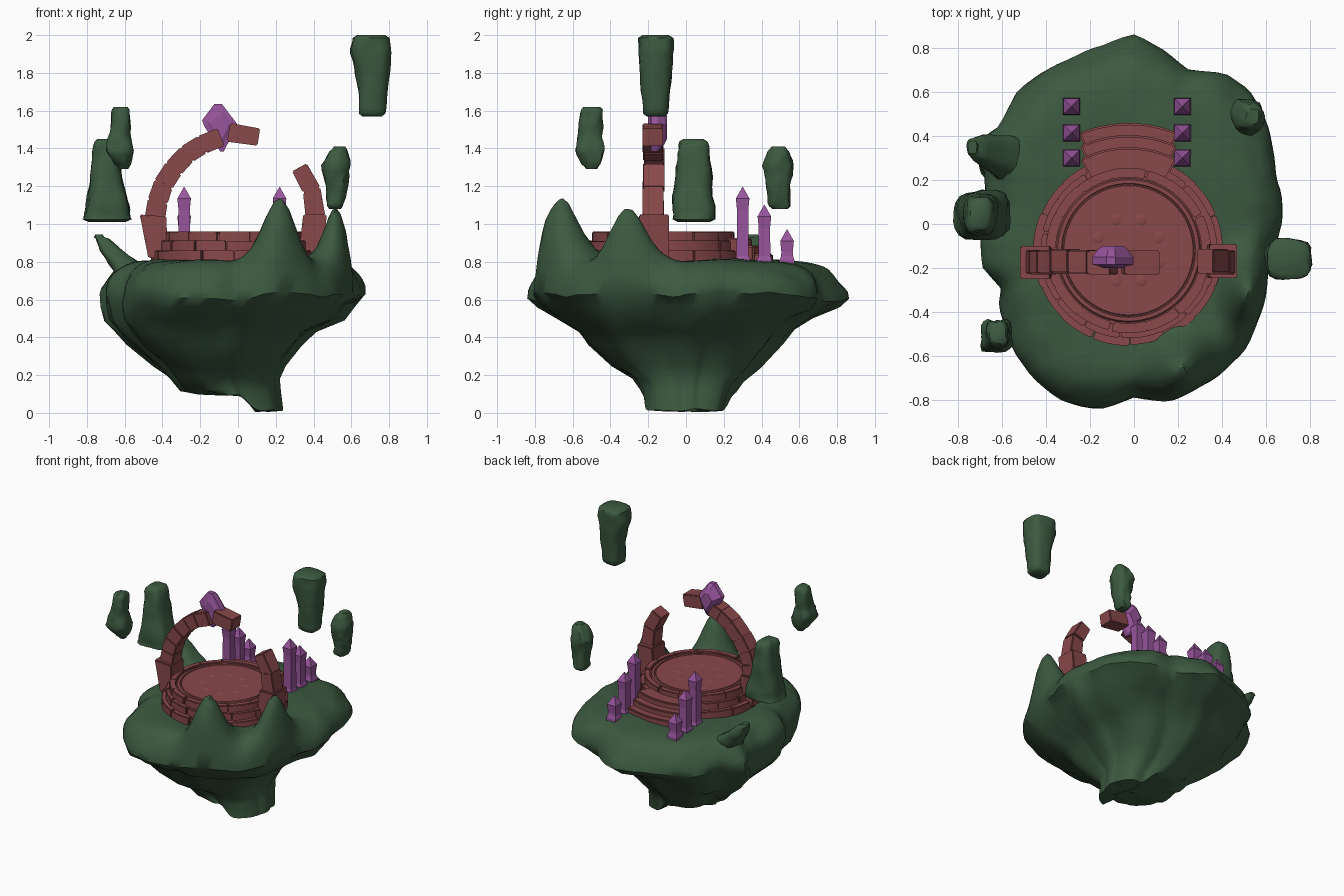
import bpy, bmesh, math, random
from mathutils import Vector, noise

if "Cube" in bpy.data.objects:
    bpy.data.objects.remove(bpy.data.objects["Cube"])

random.seed(4)
TAU = math.tau


def material(name, rgb):
    m = bpy.data.materials.new(name)
    m.diffuse_color = (*rgb, 1)
    m.use_nodes = True
    m.node_tree.nodes["Principled BSDF"].inputs["Base Color"].default_value = m.diffuse_color
    return m


ROCK = material("green_rock", (0.045, 0.10, 0.05))
STONE = material("red_stone", (0.25, 0.065, 0.068))
GEM = material("purple_crystal", (0.31, 0.09, 0.33))


def loft(bm, rings):
    """Skin closed rings of equal length and cap both ends."""
    vs = [[bm.verts.new(p) for p in r] for r in rings]
    n = len(vs[0])
    for a, b in zip(vs, vs[1:]):
        for i in range(n):
            j = (i + 1) % n
            bm.faces.new((a[i], a[j], b[j], b[i]))
    bm.faces.new(vs[0][::-1])
    bm.faces.new(vs[-1])


def finish(name, bm, mat, bevel=0, angle=35):
    bmesh.ops.recalc_face_normals(bm, faces=bm.faces[:])
    if bevel:
        hard = [e for e in bm.edges if e.calc_face_angle(0) > 0.5]
        bmesh.ops.bevel(bm, geom=hard, offset=bevel, segments=2,
                        affect='EDGES', clamp_overlap=True)
    for f in bm.faces:
        f.smooth = True
    for e in bm.edges:
        e.smooth = e.calc_face_angle(0) < math.radians(angle)
    me = bpy.data.meshes.new(name)
    bm.to_mesh(me)
    bm.free()
    me.materials.append(mat)
    ob = bpy.data.objects.new(name, me)
    bpy.context.collection.objects.link(ob)
    return ob


# ---- floating island: rim outline, underside rings, top rings with peaks
RIM = [(0, .86), (.13, .80), (.25, .70), (.42, .68), (.52, .61), (.60, .45), (.64, .2),
       (.67, .12), (.67, 0), (.61, -.2), (.58, -.4), (.5, -.58), (.35, -.72), (.17, -.81),
       (0, -.80), (-.16, -.85), (-.33, -.81), (-.45, -.7), (-.57, -.52), (-.6, -.3),
       (-.69, -.2), (-.67, .1), (-.68, .25), (-.74, .34), (-.61, .45), (-.53, .62), (-.3, .75), (-.15, .81)]
POLAR = sorted((math.atan2(y, x) % TAU, math.hypot(x, y)) for x, y in RIM)
POLAR = [(POLAR[-1][0] - TAU, POLAR[-1][1])] + POLAR + [(POLAR[0][0] + TAU, POLAR[0][1])]


def rim(a):
    for (a0, r0), (a1, r1) in zip(POLAR, POLAR[1:]):
        if a0 <= a <= a1:
            r = r0 + (r1 - r0) * (a - a0) / (a1 - a0)
            return r * math.cos(a), r * math.sin(a)


def peaks(x, y):
    a = .37 * math.exp(-((x - .225) / .125) ** 2 - ((y + .675) / .14) ** 2)
    b = .32 * math.exp(-((x - .525) / .09) ** 2 - ((y + .32) / .14) ** 2)
    return a + b


def wobble(x, y, z):
    p = Vector((x, y, z))
    return noise.noise(p * 4) + .5 * noise.noise(p * 9)


N = 112
OUTLINE = [rim(TAU * i / N) for i in range(N)]
UNDER = [(.06, -.21, .245, -.23, .235), (.12, -.30, .24, -.25, .26), (.18, -.35, .235, -.29, .30),
         (.25, -.42, .26, -.40, .39), (.36, -.55, .35, -.53, .52), (.43, -.62, .43, -.59, .58),
         (.49, -.67, .57, -.68, .67), (.56, -.68, .61, -.79, .79)]
rings = []
for k, (z, x0, x1, y0, y1) in enumerate(UNDER):
    ring = []
    for x, y in OUTLINE:
        px = (x0 + x1) / 2 + x / .69 * (x1 - x0) / 2
        py = (y0 + y1) / 2 + y / .855 * (y1 - y0) / 2
        pz = z
        if k == 0:
            t = min(1, max(0, (px + .02) / .13))
            pz = .10 - .085 * t * t * (3 - 2 * t) + .015 * noise.noise(Vector((px * 9, py * 9, 2)))
        else:
            d = wobble(px, py, z)
            px *= 1 + .05 * d
            py *= 1 + .05 * d
            pz += .03 * noise.noise(Vector((px * 5, py * 5, 7)))
        ring.append((px, py, max(pz, 0)))
    rings.append(ring)
rings.insert(0, [(.08 + (x - .08) * .5, y * .5, max(0, z - .006)) for x, y, z in rings[0]])
for s, z in [(1, .62), (.995, .66), (.975, .695), (.945, .73), (.91, .757), (.88, .775), (.85, .788),
             (.81, .798), (.77, .804), (.72, .808), (.66, .81), (.6, .81), (.5, .81), (.3, .81)]:
    ring = []
    edge = max(0, (s - .8) / .2)
    for x, y in OUTLINE:
        x, y = x * s, y * s
        w = min(1, max(0, (z - .6) / .12))
        slope = -.015 * max(0, y - .4) / .3
        d = wobble(x, y, z)
        pz = z + slope + w * peaks(x, y) + (.015 + .022 * edge) * d
        ring.append((x * (1 + .02 * edge * d), y * (1 + .02 * edge * d), pz))
    rings.append(ring)
bm = bmesh.new()
loft(bm, rings)
finish("island", bm, ROCK, angle=50)


# ---- floating rocks and the leaning spike: squarish lofts along a line
def rock(name, levels, rough=.02):
    """levels: (x, y, z, half_x, half_y)"""
    bm, out = bmesh.new(), []
    fine = []
    for a, b in zip(levels, levels[1:]):
        fine += [[p + (q - p) * t / 4 for p, q in zip(a, b)] for t in range(4)]
    fine.append(list(levels[-1]))
    f0, f1 = fine[0][:], fine[-1][:]
    for f in (f0, f1):
        f[3] *= .75
        f[4] *= .75
    fine = [f0] + [[x, y, z + (.015 if i == 0 else -.015 if i == len(fine) - 1 else 0), a, b]
                   for i, (x, y, z, a, b) in enumerate(fine)] + [f1]
    for x, y, z, hx, hy in fine:
        ring = []
        for i in range(24):
            c, s = math.cos(TAU * i / 24), math.sin(TAU * i / 24)
            k = (abs(c) ** 3.2 + abs(s) ** 3.2) ** (-1 / 3.2)
            d = 1 + rough / .1 * wobble(x * 3 + c * .3, y * 3 + s * .3, z * 3)
            ring.append((x + hx * c * k * d, y + hy * s * k * d, z))
        out.append(ring)
    loft(bm, out)
    finish(name, bm, ROCK, angle=50)


rock("floating_rock_right", [(.71, -.16, 1.57, .068, .065), (.715, -.16, 1.75, .082, .078),
                             (.705, -.16, 1.90, .105, .093), (.705, -.16, 2.0, .10, .09)], .013)
rock("floating_rock_left", [(-.695, .04, 1.01, .125, .11), (-.69, .04, 1.10, .11, .108),
                            (-.70, .04, 1.3, .08, .09), (-.705, .04, 1.45, .055, .075)], .015)
rock("floating_rock_front", [(-.605, -.50, 1.29, .03, .035), (-.625, -.51, 1.39, .075, .078),
                             (-.625, -.505, 1.48, .055, .065), (-.62, -.50, 1.62, .045, .055)], .025)
rock("floating_rock_back", [(.515, .50, 1.08, .042, .055), (.52, .49, 1.2, .058, .06),
                            (.515, .49, 1.31, .073, .078), (.54, .49, 1.41, .04, .045)], .025)
rock("leaning_spike", [(-.53, .28, .70, .09, .10), (-.60, .31, .79, .085, .09),
                       (-.67, .335, .86, .06, .07), (-.735, .35, .945, .026, .04)], .01)


# ---- round stepped dais made of arc blocks
CX, CY = -.025, -.12


def arc_block(bm, r0, r1, a0, a1, z0, z1, n=4):
    secs = []
    for i in range(n + 1):
        a = a0 + (a1 - a0) * i / n
        c, s = math.cos(a), math.sin(a)
        secs.append([(CX + r * c, CY + r * s, z)
                     for r, z in ((r0, z0), (r1, z0), (r1, z1), (r0, z1))])
    loft(bm, secs)


bm = bmesh.new()
for r0, r1, z1, count in [(.36, .432, .86, 16), (.34, .402, .912, 15), (.332, .375, .96, 14)]:
    for i in range(count):
        a = TAU * i / count + random.uniform(-.02, .02)
        j = random.uniform(-.003, .003)
        arc_block(bm, r0, r1 + j, a, a + TAU / count, .76, z1 + j / 2, 6)
finish("dais_ring_blocks", bm, STONE, .005)

bm = bmesh.new()
loft(bm, [[(CX + r * math.cos(TAU * i / 64), CY + r * math.sin(TAU * i / 64), z) for i in range(64)]
          for r, z in [(.345, .77), (.345, .945), (.328, .946), (.322, .955), (.305, .955),
                       (.302, .949), (.297, .949), (.294, .955), (.05, .955)]])
for i in range(8):  # small raised studs on the floor
    a = TAU * (i + .5) / 8
    loft(bm, [[(CX + .15 * math.cos(a) + r * math.cos(TAU * k / 12),
                CY + .15 * math.sin(a) + r * math.sin(TAU * k / 12), z) for k in range(12)]
              for r, z in ((.03, .953), (.022, .957), (.01, .958))])
finish("dais_floor", bm, STONE)

# curved steps at the back
bm = bmesh.new()
for r0, r1, half, z1 in [(.50, .58, 23, .845), (.44, .525, 25, .885), (.36, .47, 28, .925)]:
    h = math.radians(half)
    arc_block(bm, r0, r1, math.pi / 2 - h, math.pi / 2 + h, .76, z1, 12)
finish("back_steps", bm, STONE, .008)

# ---- broken arch: blocks drawn as quads in the front plane
bm = bmesh.new()


def slab(quad, y0, y1):
    loft(bm, [[(x, y, z) for x, z in quad] for y in (y0, y1)])


slab([(-.475, .82), (-.37, .82), (-.38, 1.04), (-.52, 1.05)], -.25, -.10)
slab([(.32, .82), (.45, .82), (.47, 1.05), (.345, 1.05)], -.245, -.09)
PATH = [(-.44, 1.03), (-.425, 1.12), (-.395, 1.21), (-.34, 1.295), (-.27, 1.37), (-.19, 1.42), (-.09, 1.46)]


def chain(path, w0, w1):
    n = len(path) - 1
    pts = [Vector(p) for p in path]
    sides = []
    for i, p in enumerate(pts):
        d = (pts[min(i + 1, n)] - pts[max(i - 1, 0)]).normalized()
        w = w0 + (w1 - w0) * i / n
        sides.append((p + Vector((-d.y, d.x)) * w, p + Vector((d.y, -d.x)) * w))
    for (a, b), (c, d) in zip(sides, sides[1:]):
        j = random.uniform(-.004, .004)
        slab([a, b, d, c], -.227 + j, -.117 + j)


chain(PATH, .054, .05)
chain([(-.05, 1.485), (.11, 1.46)], .05, .046)
chain([(.41, 1.04), (.39, 1.18), (.325, 1.30)], .052, .044)
finish("broken_arch", bm, STONE, .006)

# ---- keystone gem with bevelled faces
bm = bmesh.new()
KITE = [(-.125, 1.635), (-.085, 1.635), (-.005, 1.53), (-.015, 1.50), (-.075, 1.385),
        (-.095, 1.385), (-.18, 1.52), (-.19, 1.55)]
loft(bm, [[(-.095 + (x + .095) * s, y, 1.515 + (z - 1.515) * s) for x, z in KITE]
          for s, y in ((.5, -.10), (.72, -.115), (1, -.15), (1, -.185), (.72, -.19), (.5, -.2))])
finish("keystone_gem", bm, GEM, angle=15)

# ---- two rows of square crystals beside the steps
bm = bmesh.new()
for x in (-.285, .22):
    for y, tip in ((.30, 1.195), (.415, 1.10), (.535, .97)):
        prof = [(.039, .76), (.039, .81), (.032, .83), (.03, tip - .12),
                (.036, tip - .06), (.002, tip)]
        loft(bm, [[(x + sx * w, y + sy * w, z)
                   for sx, sy in ((-1, -1), (1, -1), (1, 1), (-1, 1))] for w, z in prof])
finish("crystals", bm, GEM, angle=5)
